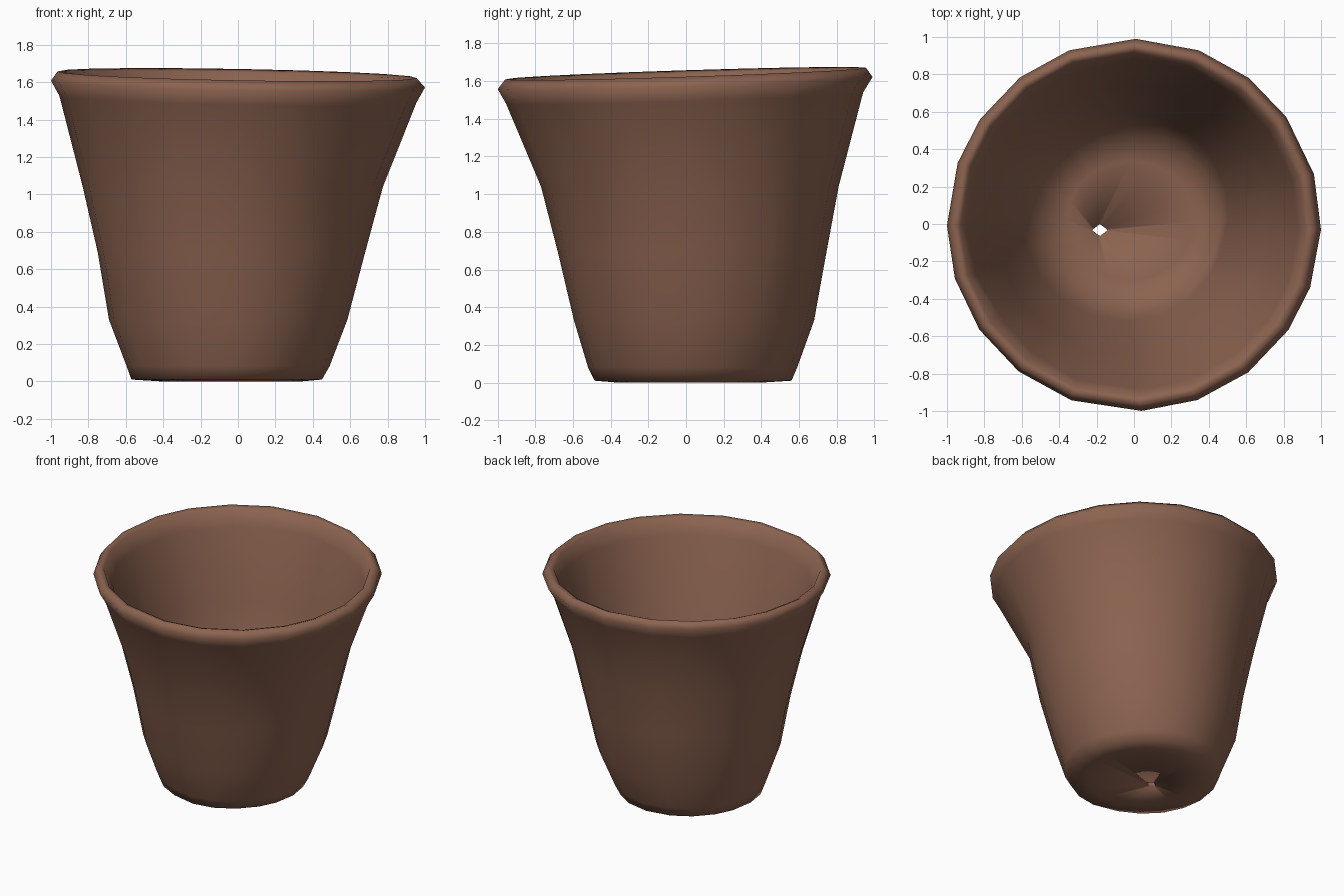
import bpy, bmesh, math, random

if "Cube" in bpy.data.objects:
    bpy.data.objects.remove(bpy.data.objects["Cube"])

random.seed(4)
SIDES = 20

clay = bpy.data.materials.new("terracotta_brown")
clay.diffuse_color = (0.26, 0.125, 0.08, 1)
clay.use_nodes = True
clay.node_tree.nodes["Principled BSDF"].inputs["Base Color"].default_value = clay.diffuse_color

# Rings: z, x min, x max, y min, y max, tilt (1 = follows the sloping rim)
RINGS = [
    (0.035, -0.225, -0.14, -0.065, 0.0, 0),    # drain hole, underside
    (0.01, -0.41, 0.34, -0.36, 0.40, 0),       # underside
    (0.02, -0.57, 0.45, -0.49, 0.56, 0),       # foot edge
    (0.09, -0.595, 0.49, -0.525, 0.59, 0),
    (0.34, -0.69, 0.585, -0.595, 0.68, 0),
    (0.70, -0.75, 0.68, -0.68, 0.745, 0),
    (1.05, -0.83, 0.775, -0.77, 0.81, 0),
    (1.52, -0.955, 0.955, -0.955, 0.94, 1),    # under the lip
    (1.60, -1.0, 1.0, -1.0, 0.99, 1),          # lip, widest
    (1.65, -0.965, 0.955, -0.96, 0.955, 1),    # lip, top
    (1.635, -0.93, 0.915, -0.925, 0.92, 1),    # lip, inner edge
    (1.52, -0.89, 0.88, -0.885, 0.875, 1),
    (1.05, -0.76, 0.71, -0.70, 0.745, 0),      # inner wall
    (0.34, -0.60, 0.51, -0.52, 0.60, 0),
    (0.13, -0.47, 0.46, -0.42, 0.47, 0),       # floor edge
    (0.10, -0.36, 0.32, -0.30, 0.34, 0),
    (0.085, -0.225, -0.14, -0.065, 0.0, 0),    # drain hole, floor side
]
HOLES = (0, len(RINGS) - 1)
# Dents: ring index -> (angle in degrees, depth, width in degrees)
DENTS = {2: [(-112, 0.03, 22), (38, 0.03, 22)],
         3: [(-112, 0.03, 22), (38, 0.03, 22)],
         6: [(-42, 0.04, 18)],
         11: [(82, -0.02, 10), (-140, 0.03, 14)],
         12: [(50, 0.03, 16), (-160, 0.03, 16), (-60, 0.03, 16)],
         13: [(110, 0.03, 16), (-20, 0.03, 16)]}


def dent(ring, angle):
    total = 0
    for centre, depth, width in DENTS.get(ring, []):
        off = (math.degrees(angle) - centre + 180) % 360 - 180
        total += depth * math.exp(-(off / width) ** 2)
    return total


# Hand-moulded pot: one closed profile swept around
bm = bmesh.new()
angles = [math.tau * (i + random.uniform(-0.15, 0.15)) / SIDES for i in range(SIDES)]
loops = []
for k, (z, x0, x1, y0, y1, tilt) in enumerate(RINGS):
    loop = []
    for a in angles:
        c, s = math.cos(a), math.sin(a)
        f = 1 / (abs(c) + abs(s)) if k in HOLES else 1 - dent(k, a)
        x = (x0 + x1) / 2 + c * f * (x1 - x0) / 2
        y = (y0 + y1) / 2 + s * f * (y1 - y0) / 2
        loop.append(bm.verts.new((x, y, z + tilt * (0.032 * y - 0.018 * x))))
    loops.append(loop)
for k, lower in enumerate(loops):
    upper = loops[(k + 1) % len(loops)]
    for i in range(SIDES):
        j = (i + 1) % SIDES
        bm.faces.new((lower[i], lower[j], upper[j], upper[i])).smooth = True
bm.normal_update()
low = min(v.co.z for v in bm.verts)
for v in bm.verts:
    v.co.z -= low

mesh = bpy.data.meshes.new("flower_pot")
bm.to_mesh(mesh)
bm.free()
mesh.materials.append(clay)
pot = bpy.data.objects.new("flower_pot", mesh)
bpy.context.collection.objects.link(pot)
